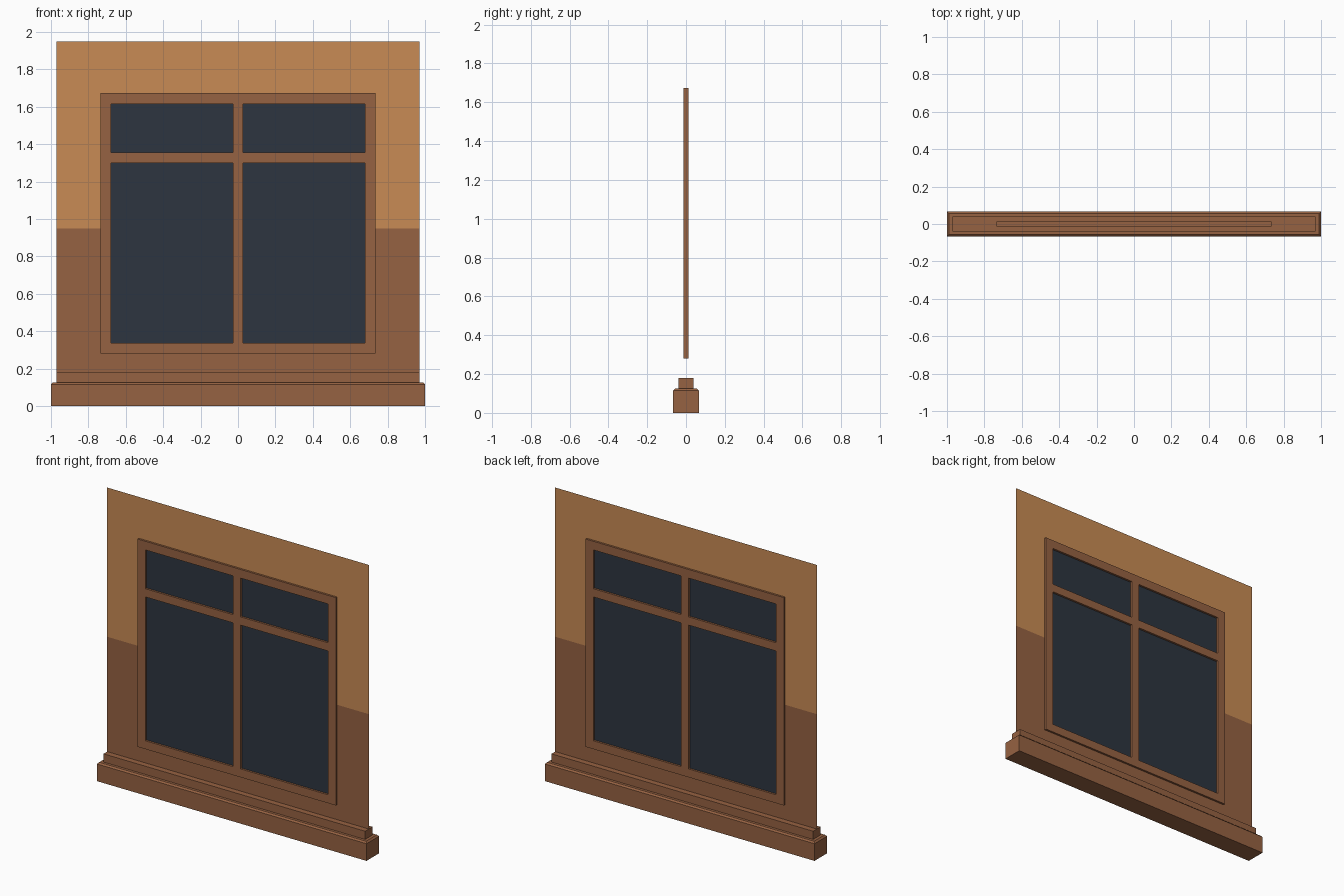
import bpy, bmesh

if "Cube" in bpy.data.objects:
    bpy.data.objects.remove(bpy.data.objects["Cube"])


def material(name, rgb):
    m = bpy.data.materials.new(name)
    m.diffuse_color = (*rgb, 1)
    m.use_nodes = True
    m.node_tree.nodes["Principled BSDF"].inputs["Base Color"].default_value = m.diffuse_color
    return m


tan = material("tan_wall", (0.578, 0.258, 0.089))
brown = material("brown_wood", (0.305, 0.122, 0.054))
dark = material("dark_glass", (0.026, 0.036, 0.051))


def add_object(name, bm, mats):
    me = bpy.data.meshes.new(name)
    bm.to_mesh(me)
    bm.free()
    for m in mats:
        me.materials.append(m)
    ob = bpy.data.objects.new(name, me)
    bpy.context.collection.objects.link(ob)
    return ob


def grid_sheet(name, xs, zs, keep, mats, index=lambda i, j: 0):
    """Flat sheet at y = 0 made of the grid cells accepted by keep(i, j)."""
    bm = bmesh.new()
    v = [[bm.verts.new((x, 0, z)) for z in zs] for x in xs]
    for i in range(len(xs) - 1):
        for j in range(len(zs) - 1):
            if keep(i, j):
                f = bm.faces.new((v[i][j], v[i + 1][j], v[i + 1][j + 1], v[i][j + 1]))
                f.material_index = index(i, j)
    bmesh.ops.delete(bm, geom=[p for p in bm.verts if not p.link_faces], context='VERTS')
    return add_object(name, bm, mats)


def block(name, hx, hy, z0, z1, bevel=0):
    """Box with optionally chamfered top edges."""
    bm = bmesh.new()
    bmesh.ops.create_cube(bm, size=1)
    for p in bm.verts:
        p.co = (p.co.x * 2 * hx, p.co.y * 2 * hy, z1 if p.co.z > 0 else z0)
    if bevel:
        top = [e for e in bm.edges if all(p.co.z == e.verts[0].co.z and p.co.z > (z0 + z1) / 2
                                          for p in e.verts)]
        bmesh.ops.bevel(bm, geom=top, offset=bevel, segments=1, affect='EDGES')
    return add_object(name, bm, [brown])


# thin wall, two colours by height, with an opening for the window
grid_sheet("wall_panel", [-0.97, -0.735, 0.735, 0.97], [0.17, 0.28, 0.95, 1.673, 1.95],
           lambda i, j: not (i == 1 and j in (1, 2)), [tan, brown],
           lambda i, j: 1 if j < 2 else 0)

# window frame with mullions
fx = [-0.735, -0.678, -0.028, 0.028, 0.678, 0.735]
fz = [0.28, 0.336, 1.30, 1.355, 1.615, 1.673]
is_pane = lambda i, j: i in (1, 3) and j in (1, 3)
frame = grid_sheet("window_frame", fx, fz, lambda i, j: not is_pane(i, j), [brown])
mod = frame.modifiers.new("thickness", 'SOLIDIFY')
mod.thickness = 0.027
mod.offset = 0

# glass panes
grid_sheet("window_panes", fx, fz, is_pane, [dark])

# base mouldings
block("base_board", 1.0, 0.067, 0, 0.125, 0.01)
block("base_ledge", 0.97, 0.039, 0.125, 0.18)
